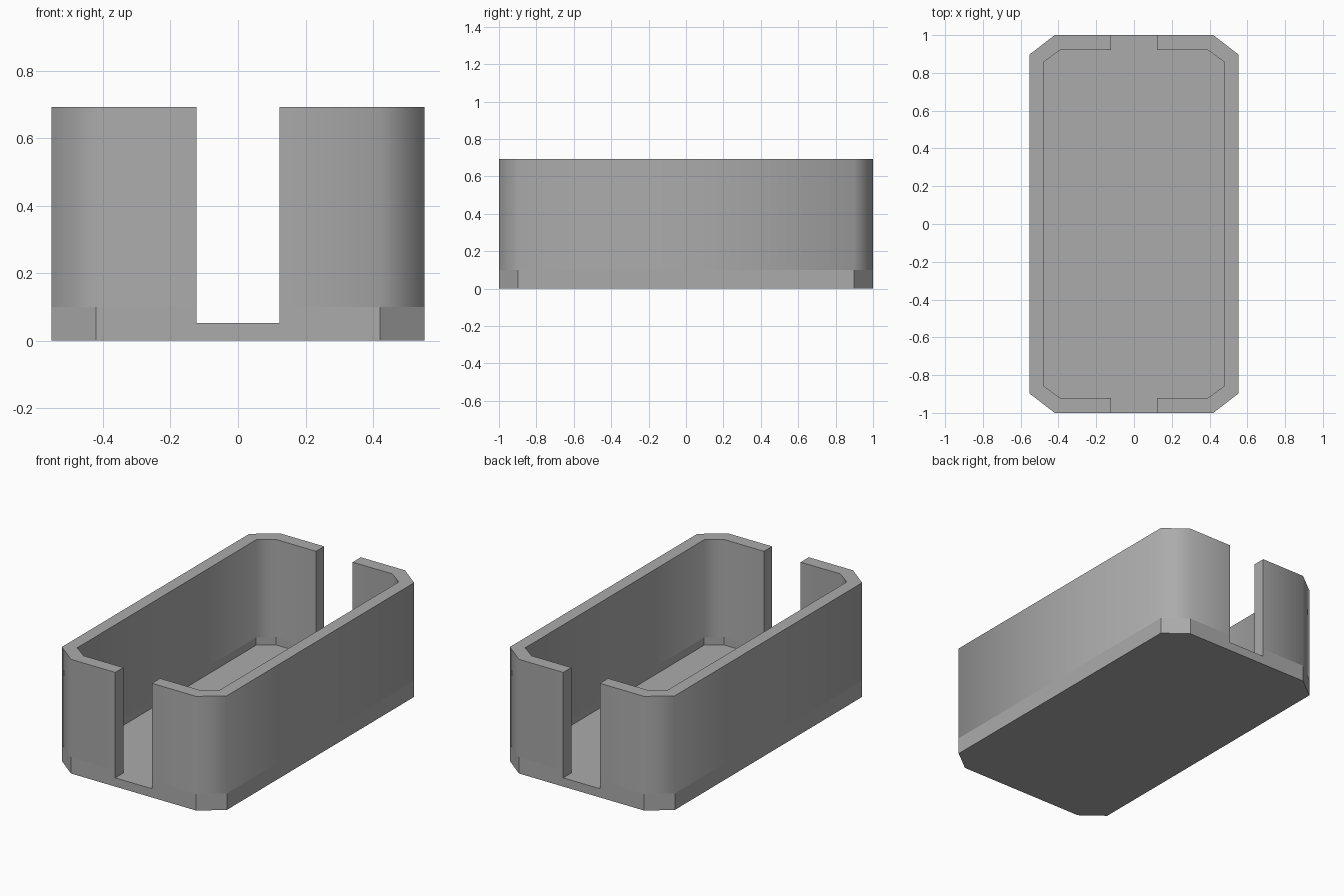
import bpy, bmesh, math

if "Cube" in bpy.data.objects:
    bpy.data.objects.remove(bpy.data.objects["Cube"])

# Quarter outlines: slot edge -> chamfered corner -> middle of the long side
OUTER = [(0.123, 1.0), (0.42, 1.0), (0.553, 0.897), (0.553, 0.0)]
INNER = [(0.123, 0.922), (0.39, 0.922), (0.478, 0.857), (0.478, 0.0)]
FLOOR, BAND, TOP = 0.053, 0.10, 0.692

bm = bmesh.new()


def face(points, smooth=False):
    f = bm.faces.new([bm.verts.new(p) for p in points])
    f.smooth = smooth


def strip(path, z0, z1, smooth=False):
    for (ax, ay), (bx, by) in zip(path, path[1:]):
        face([(ax, ay, z0), (bx, by, z0), (bx, by, z1), (ax, ay, z1)], smooth)


for sx in (1, -1):
    for sy in (1, -1):
        outer = [(x * sx, y * sy) for x, y in OUTER]
        inner = [(x * sx, y * sy) for x, y in INNER]
        # base plate: underside, floor and the lip under the slot
        face([(0, 0, 0), (0, sy, 0)] + [(x, y, 0) for x, y in outer])
        face([(0, 0, FLOOR), (0, sy, FLOOR), (*outer[0], FLOOR)]
             + [(x, y, FLOOR) for x, y in inner])
        strip([(0, sy)] + outer[:1], 0, FLOOR)
        strip(outer, 0, FLOOR)
        # flat shaded lower band, then smooth shaded upper wall
        for path in (outer, inner):
            strip(path, FLOOR, BAND)
            strip(path, BAND, TOP, True)
        # slot sides
        strip([outer[0], inner[0]], FLOOR, BAND)
        strip([outer[0], inner[0]], BAND, TOP)
        # top rim
        for i in range(3):
            face([(*p, TOP) for p in (outer[i], outer[i + 1], inner[i + 1], inner[i])])

bmesh.ops.remove_doubles(bm, verts=bm.verts, dist=1e-4)
bmesh.ops.recalc_face_normals(bm, faces=bm.faces)
# keep right-angled edges crisp, soften only the corner chamfers
for e in bm.edges:
    if len(e.link_faces) == 2:
        e.smooth = e.calc_face_angle() < math.radians(65)

mesh = bpy.data.meshes.new("slotted_tray")
bm.to_mesh(mesh)
bm.free()
tray = bpy.data.objects.new("slotted_tray", mesh)
bpy.context.collection.objects.link(tray)

# dark grey finish
grey = bpy.data.materials.new("dark_grey")
grey.diffuse_color = (0.41, 0.41, 0.41, 1)
grey.use_nodes = True
grey.node_tree.nodes["Principled BSDF"].inputs["Base Color"].default_value = grey.diffuse_color
mesh.materials.append(grey)
